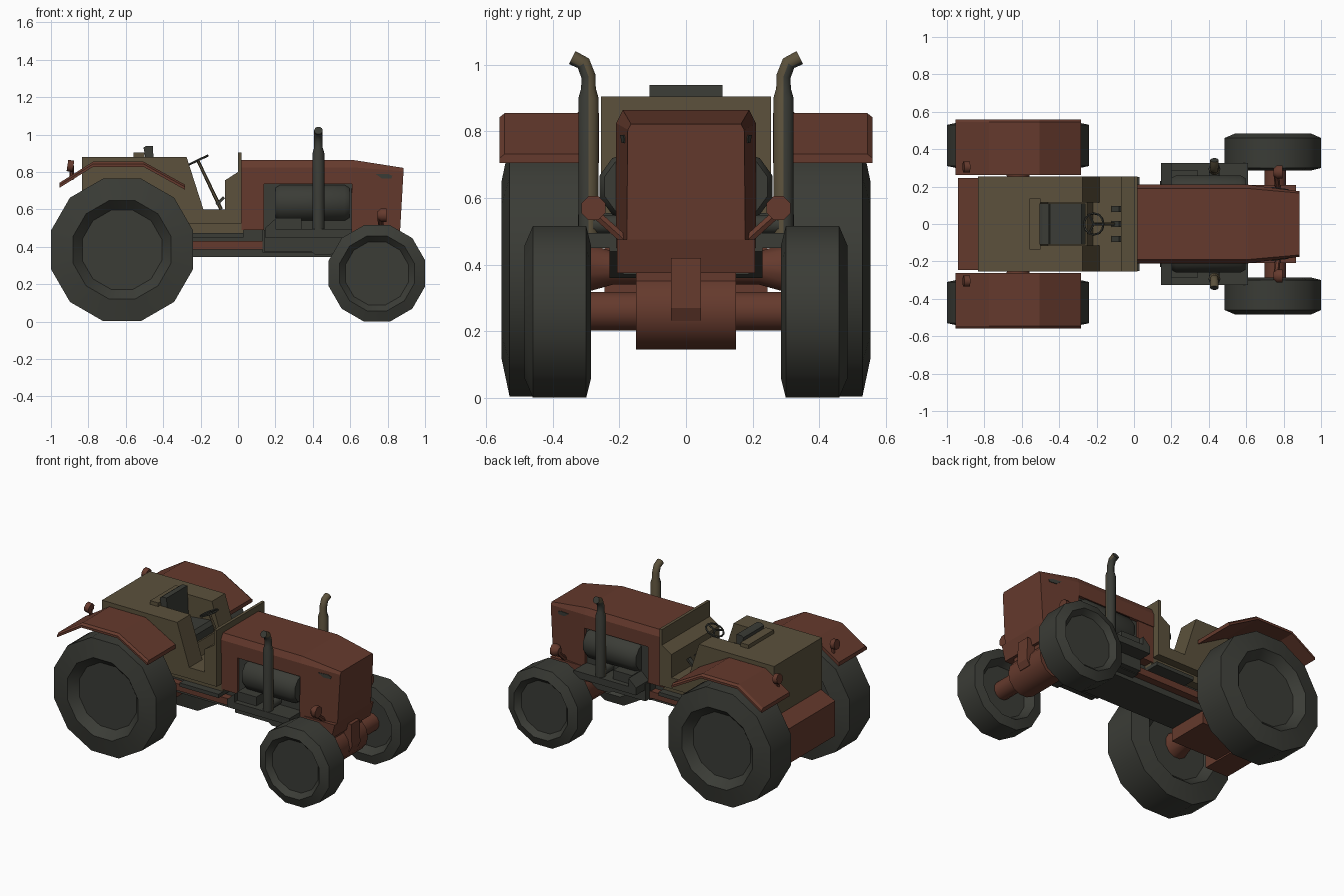
import bpy, bmesh, math
from mathutils import Vector

if "Cube" in bpy.data.objects:
    bpy.data.objects.remove(bpy.data.objects["Cube"])


def mat(name, c):
    m = bpy.data.materials.new(name)
    m.diffuse_color = (*c, 1)
    m.use_nodes = True
    m.node_tree.nodes["Principled BSDF"].inputs["Base Color"].default_value = m.diffuse_color
    return m


RED = mat("rust_red", (0.130, 0.042, 0.026))
OLIVE = mat("olive_drab", (0.106, 0.083, 0.045))
GREY = mat("dark_grey", (0.043, 0.045, 0.037))


def loft(name, rings, m, smooth=0):
    """Skin a list of equal-length point rings and cap both ends."""
    bm = bmesh.new()
    vs = [[bm.verts.new(p) for p in r] for r in rings]
    n = len(vs[0])
    for a, b in zip(vs, vs[1:]):
        for i in range(n):
            bm.faces.new((a[i], a[(i + 1) % n], b[(i + 1) % n], b[i]))
    bm.faces.new(vs[0])
    bm.faces.new(vs[-1])
    bmesh.ops.recalc_face_normals(bm, faces=bm.faces)
    me = bpy.data.meshes.new(name)
    bm.to_mesh(me)
    bm.free()
    if smooth:
        me.shade_smooth()
        me.set_sharp_from_angle(angle=math.radians(smooth))
    me.materials.append(m)
    ob = bpy.data.objects.new(name, me)
    bpy.context.collection.objects.link(ob)
    return ob


def prism(name, prof, y0, y1, m):
    return loft(name, [[(x, y, z) for x, z in prof] for y in (y0, y1)], m)


def box(name, x0, x1, y0, y1, z0, z1, m):
    return prism(name, [(x0, z0), (x1, z0), (x1, z1), (x0, z1)], y0, y1, m)


def tube(name, pts, radii, m, n=8):
    pts = [Vector(p) for p in pts]
    rings = []
    for i, p in enumerate(pts):
        d = (pts[min(i + 1, len(pts) - 1)] - pts[max(i - 1, 0)]).normalized()
        u = d.cross(Vector((1, 0, 0) if abs(d.x) < .8 else (0, 0, 1))).normalized()
        v = d.cross(u)
        rings.append([p + radii[i] * (math.cos(t) * u + math.sin(t) * v)
                      for t in (math.tau * (k + .5) / n for k in range(n))])
    return loft(name, rings, m, 48)


def wheel(name, cx, cz, prof, s):
    ang = [math.radians(15 + 30 * k) for k in range(12)]
    return loft(name, [[(cx + r * math.cos(t), s * y, cz + r * math.sin(t)) for t in ang]
                       for y, r in prof], GREY, 35)


# Hood: chamfered long bonnet, then tapering nose
def section(xt, xb, zb, w, wb, zs, wt, zt):
    half = [(xb, wb, zb), (xt, w, zs), (xt, wt, zt)]
    return half + [(x, -y, z) for x, y, z in reversed(half)]


loft("hood", [section(.02, .02, .735, .21, .21, .825, .19, .865),
              section(.61, .61, .735, .21, .21, .825, .19, .865)], RED)
loft("nose", [section(.61, .605, .45, .21, .21, .825, .19, .865),
              section(.885, .866, .475, .175, .178, .805, .165, .822)], RED)
prism("nose_sill", [(.60, .375), (.84, .375), (.866, .475), (.60, .475)], -.208, .208, RED)
box("hood_rear_post", .02, .14, -.205, .205, .49, .74, RED)

# Engine block between hood and chassis
box("engine_block", .13, .62, -.19, .19, .37, .74, GREY)
box("chassis", -.42, .62, -.14, .14, .345, .50, GREY)
box("lower_olive_deck", -.80, .03, -.20, .20, .475, .54, OLIVE)

# Cab body: two sides and a notched middle for the seat
side = [(-.835, .88), (-.275, .88), (-.185, .6), (-.07, .6), (-.07, .755), (0, .80),
        (0, .905), (.02, .905), (.02, .525), (-.25, .525), (-.835, .51)]
mid = [(-.835, .88), (-.50, .88), (-.46, .68), (-.25, .68), (-.22, .6)] + side[3:]
prism("cab_middle", mid, -.115, .115, OLIVE)
box("seat_ledge", -.56, -.50, -.135, .135, .88, .905, OLIVE)
prism("seat_back", [(-.505, .93), (-.49, .94), (-.455, .94), (-.445, .72), (-.46, .68)], -.11, .11, GREY)
prism("seat_cushion", [(-.46, .68), (-.46, .735), (-.28, .755), (-.26, .73), (-.26, .68)], -.11, .11, GREY)

# Steering wheel, column and pedals
C = Vector((-.215, 0, .862))
U, V = Vector((.9, 0, .44)), Vector((0, 1, 0))
rim = [C + .058 * (math.cos(t) * U + math.sin(t) * V) for t in (math.tau * k / 12 for k in range(12))]
for k in range(12):
    tube("steering_rim", [rim[k], rim[(k + 1) % 12]], [.006, .006], GREY, 5)
for k in (0, 4, 8):
    tube("steering_spoke", [C, rim[k]], [.006, .006], GREY, 5)
tube("steering_column", [C, (-.09, 0, .60)], [.008, .01], OLIVE, 6)
for y in (-.08, 0, .08):
    prism("pedal", [(-.12, .63), (-.08, .67), (-.07, .66), (-.11, .62)], y - .015, y + .015, GREY)

# Rear transmission case and axle
prism("rear_case", [(-.835, .535), (-.94, .485), (-.94, .25), (-.77, .25), (-.77, .535)],
      -.245, .245, RED)
box("differential", -.77, -.42, -.145, .145, .26, .50, RED)
tube("rear_axle", [(-.62, -.35, .39), (-.62, -.22, .39), (-.62, .22, .39), (-.62, .35, .39)],
     [.09, .052, .052, .09], RED, 12)

# Front axle with central hub
tube("front_hub", [(.745, -.15, .26), (.745, .15, .26)], [.118, .118], RED, 14)
tube("front_axle", [(.755, -.34, .26), (.755, .34, .26)], [.06, .06], RED, 12)
box("hub_mount", .66, .82, -.15, .15, .26, .38, RED)
prism("front_bracket", [(.80, .42), (.875, .42), (.88, .27), (.86, .23), (.80, .23)], -.045, .045, RED)

for s in (-1, 1):
    # Wheels with recessed rims
    wheel("rear_wheel", -.62, .384,
          [(.34, .22), (.285, .27), (.31, .394), (.53, .394), (.555, .272), (.50, .22)], s)
    wheel("front_wheel", .743, .258,
          [(.34, .17), (.285, .205), (.30, .267), (.46, .267), (.485, .207), (.45, .175)], s)

    # Fenders: bent strip with chamfered outer edge
    top = [(-.955, .742), (-.775, .855), (-.505, .855), (-.283, .732)]
    loft("fender", [[(x, s * .262, z), (x, s * .545, z), (x, s * .56, z - .012),
                     (x, s * .56, z - .027), (x, s * .262, z - .027)] for x, z in top], RED)

    # Cab side walls, step, rail
    prism("cab_side", side, s * .115, s * .255, OLIVE)
    box("step", -.26, .03, s * .13, s * .25, .45, .475, GREY)
    box("side_rail", -.50, .28, s * .13, s * .19, .385, .43, RED)

    # Engine side parts
    prism("engine_side_tray", [(.14, .375), (.39, .375), (.41, .36), (.50, .36), (.61, .44),
                               (.61, .49), (.14, .49)], s * .14, s * .23, GREY)
    prism("engine_side_shelf", [(.145, .45), (.61, .45), (.61, .495), (.20, .495), (.20, .55), (.145, .50)],
          s * .15, s * .325, GREY)
    box("engine_manifold", .20, .34, s * .18, s * .29, .49, .555, GREY)
    tube("engine_drum", [(.20, s * .16, .635), (.225, s * .16, .635), (.57, s * .16, .635), (.595, s * .16, .635)],
         [.09, .105, .105, .09], GREY, 10)
    tube("exhaust_elbow", [(.43, s * .16, .52), (.43, s * .295, .52)], [.03, .03], GREY)

    # Exhaust stack: outward faces grey, the rest olive
    ex = tube("exhaust_stack",
              [(.43, s * .293, .47), (.43, s * .293, .90), (.43, s * .293, .93), (.43, s * .293, .965),
               (.43, s * .308, 1.005), (.43, s * .342, 1.022)],
              [.032, .032, .023, .023, .023, .023], OLIVE, 10)
    ex.data.materials.append(GREY)
    for f in ex.data.polygons:
        if f.normal.y * s > .2 or f.center.z < .5:
            f.material_index = 1

    # Headlights on slanted brackets
    tube("headlight", [(.745, s * .278, .57), (.765, s * .278, .57), (.795, s * .278, .57)],
         [.02, .039, .039], RED)
    tube("headlight_bracket", [(.76, s * .275, .555), (.77, s * .18, .47)], [.015, .015], RED, 6)

    # Rear lamps on fenders
    tube("rear_lamp", [(-.912, s * .305, .835), (-.88, s * .305, .83)], [.033, .033], RED)
    tube("rear_lamp_stem", [(-.89, s * .29, .76), (-.89, s * .305, .835)], [.012, .012], RED, 6)

    # Hood vent plate following the nose taper
    w = lambda x: .21 - .035 * (x - .61) / .275
    vent = [(.735, .79), (.80, .79), (.825, .78), (.82, .765), (.77, .765)]
    loft("hood_vent", [[(x, s * (w(x) + o), z) for x, z in vent] for o in (-.004, .004)], GREY)
